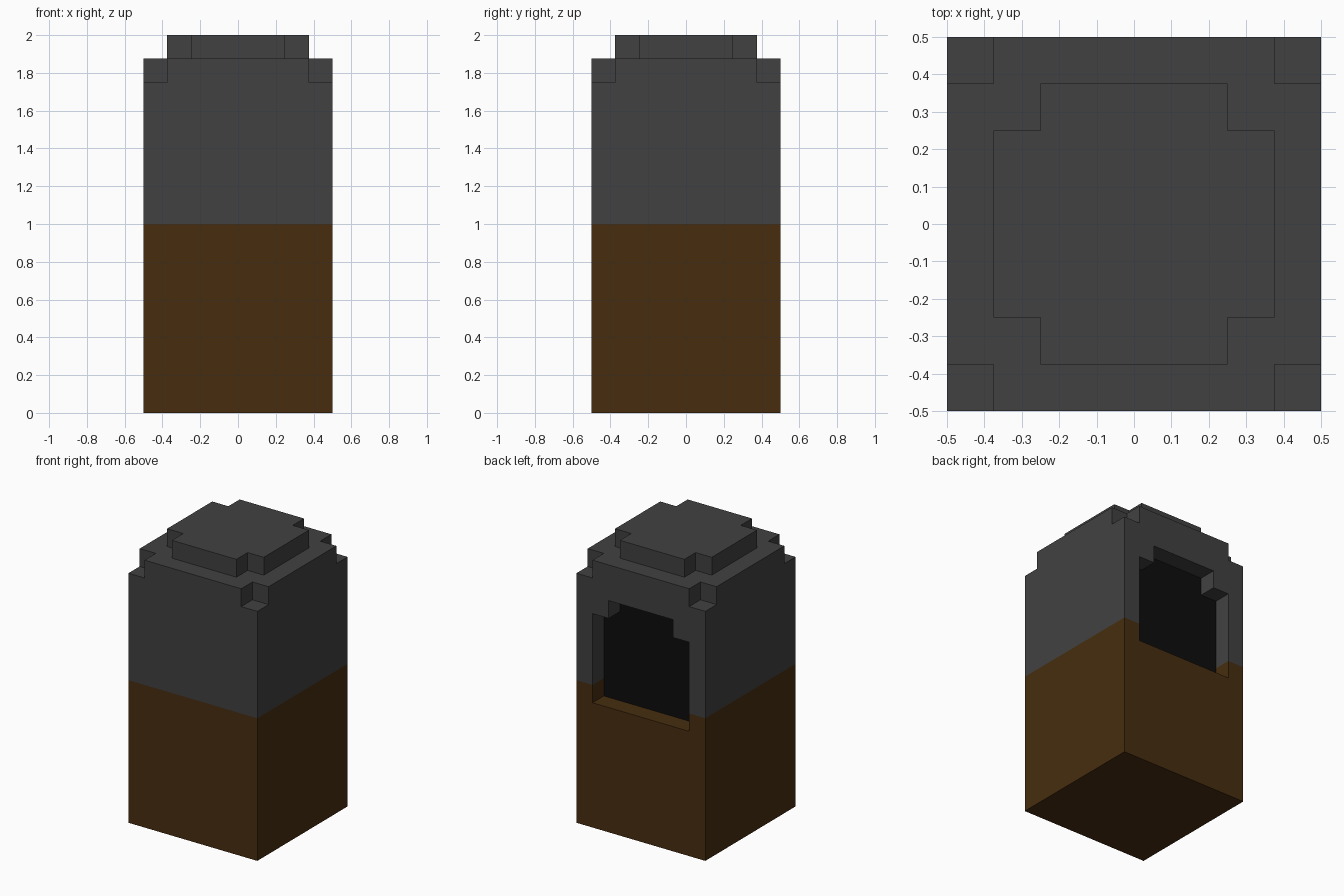
import bpy
import bmesh
from mathutils import Vector

default_cube = bpy.data.objects.get("Cube")
if default_cube:
    bpy.data.objects.remove(default_cube, do_unlink=True)

U = 0.125  # block unit; every dimension is a multiple of it


def material(name, rgb):
    mat = bpy.data.materials.new(name)
    mat.use_nodes = True
    mat.diffuse_color = (*rgb, 1)
    mat.node_tree.nodes["Principled BSDF"].inputs["Base Color"].default_value = (*rgb, 1)
    return mat


def prism(name, outline, direction):
    """Closed solid made by sweeping a flat outline along a direction."""
    bm = bmesh.new()
    face = bm.faces.new([bm.verts.new(p) for p in outline])
    swept = bmesh.ops.extrude_face_region(bm, geom=[face], use_keep_orig=True)
    bmesh.ops.translate(bm, vec=Vector(direction),
                        verts=[v for v in swept["geom"] if isinstance(v, bmesh.types.BMVert)])
    bmesh.ops.recalc_face_normals(bm, faces=bm.faces)
    mesh = bpy.data.meshes.new(name)
    bm.to_mesh(mesh)
    bm.free()
    obj = bpy.data.objects.new(name, mesh)
    bpy.context.collection.objects.link(obj)
    return obj


def box(name, x0, x1, y0, y1, z0, z1):
    return prism(name, [(x0, y0, z0), (x1, y0, z0), (x1, y1, z0), (x0, y1, z0)],
                 (0, 0, z1 - z0))


def combine(target, tool, operation):
    """Apply a boolean to the target and discard the tool."""
    tool.hide_render = True
    mod = target.modifiers.new("shape", 'BOOLEAN')
    mod.operation, mod.solver, mod.object = operation, 'EXACT', tool
    bpy.context.view_layer.objects.active = target
    bpy.ops.object.modifier_apply(modifier=mod.name)
    bpy.data.objects.remove(tool, do_unlink=True)


# Main block
body = box("stove_body", -4 * U, 4 * U, -4 * U, 4 * U, 0, 15 * U)

# Raised cap with stepped corners
quarter = [(3, 2), (2, 2), (2, 3)]
plan = []
for _ in range(4):
    plan += quarter
    quarter = [(-y, x) for x, y in quarter]
cap = prism("cap", [(x * U, y * U, 14.5 * U) for x, y in plan], (0, 0, 1.5 * U))
combine(body, cap, 'UNION')

# Notch in each upper corner
for sx in (-1, 1):
    for sy in (-1, 1):
        xs = sorted((sx * 3 * U, sx * 5 * U))
        ys = sorted((sy * 3 * U, sy * 5 * U))
        combine(body, box("notch", *xs, *ys, 14 * U, 16 * U), 'DIFFERENCE')

# Recessed opening with a stepped top, in the back
arch = [(-3, 7), (3, 7), (3, 12), (2, 12), (2, 13), (-2, 13), (-2, 12), (-3, 12)]
opening = prism("opening", [(x * U, 3 * U, z * U) for x, z in arch], (0, 2 * U, 0))
combine(body, opening, 'DIFFERENCE')

# Colours: brown lower half, grey upper half, black recess panel
body.data.materials.clear()
for name, rgb in (("brown", (0.0630, 0.0265, 0.0048)),
                  ("dark grey", (0.0530, 0.0530, 0.0530)),
                  ("black", (0.0040, 0.0040, 0.0040))):
    body.data.materials.append(material(name, rgb))

bm = bmesh.new()
bm.from_mesh(body.data)
bmesh.ops.bisect_plane(bm, geom=bm.verts[:] + bm.edges[:] + bm.faces[:], dist=1e-5,
                       plane_co=(0, 0, 8 * U), plane_no=(0, 0, 1))
for f in bm.faces:
    c = f.calc_center_median()
    is_panel = f.normal.y > 0.9 and abs(c.y - 3 * U) < 0.01 and c.z < 13.5 * U
    f.material_index = 2 if is_panel else int(c.z > 8 * U)
    f.smooth = False
bm.to_mesh(body.data)
bm.free()
